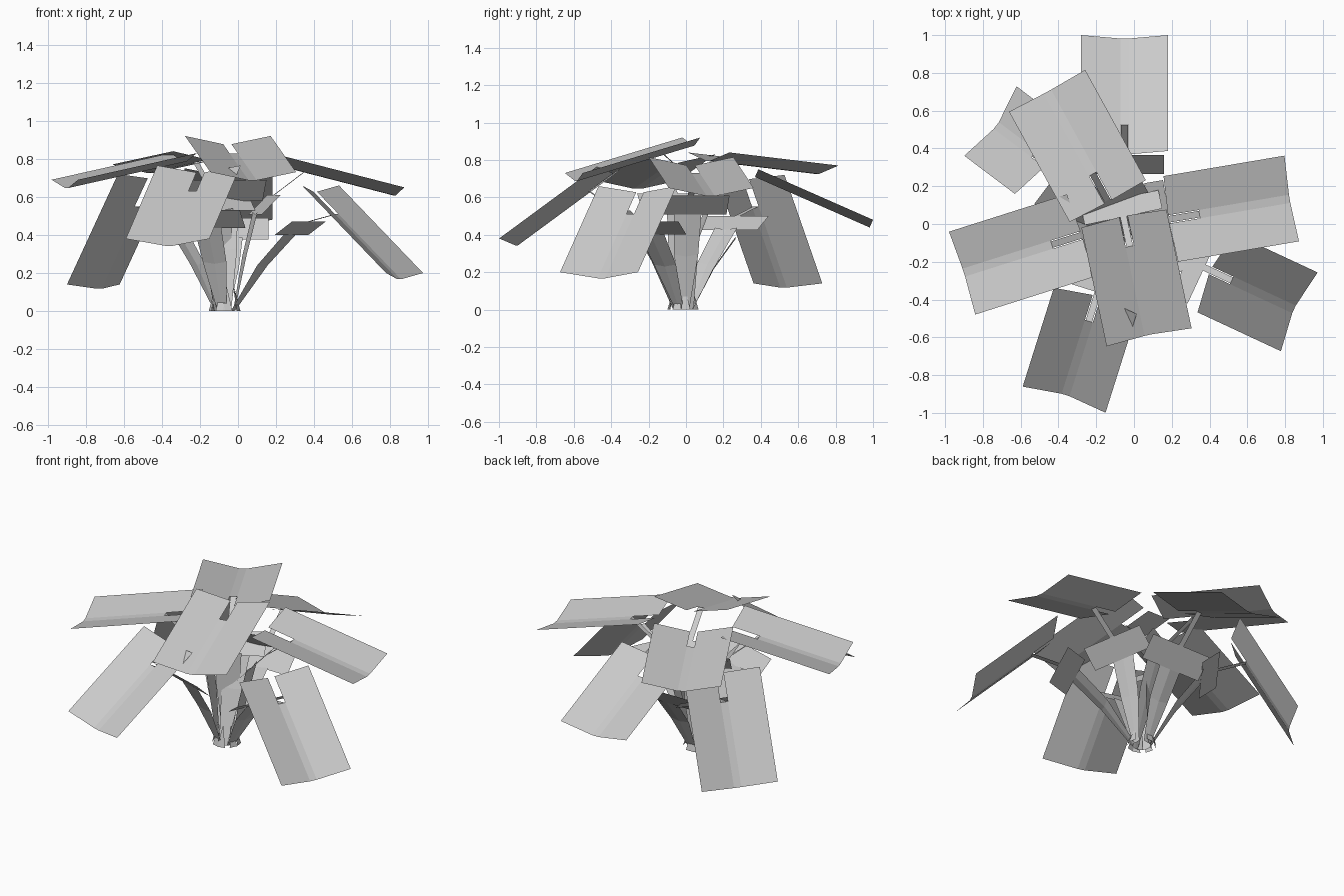
import bpy
from math import radians, cos, sin, sqrt
from mathutils import Vector

if "Cube" in bpy.data.objects:
    bpy.data.objects.remove(bpy.data.objects["Cube"])

L, W, DIP, SLOT = 0.67, 0.23, 0.045, 0.17   # leaf length, half width, fold depth, slot length
CROWN = Vector((-0.07, -0.015, 0.0))
UP = Vector((0, 0, 1))


def mesh(name, verts, faces):
    me = bpy.data.meshes.new(name)
    me.from_pydata([tuple(v) for v in verts], [], faces)
    me.update()
    ob = bpy.data.objects.new(name, me)
    bpy.context.collection.objects.link(ob)
    return ob


def strip(name, path, widths, side, fold=0.0):
    """Ribbon along a path, lightly folded along its middle."""
    verts, faces = [], []
    for p, w in zip(path, widths):
        verts += [p - side * w / 2 + UP * fold * w, p, p + side * w / 2 + UP * fold * w]
    for i in range(len(path) - 1):
        a = 3 * i
        faces += [(a, a + 3, a + 4, a + 1), (a + 1, a + 4, a + 5, a + 2)]
    return mesh(name, verts, faces)


# tip edge middle, heading in degrees, rise from tip to inner end, stem drop below blade
leaves = {
    "back": ((-0.05, 1.00, 0.48), 90, 0.27, 0.15),
    "top_front": ((0.08, -0.60, 0.73), -78, 0.19, 0.14),
    "top_back_left": ((-0.46, 0.705, 0.77), 118.8, 0.07, 0.14),
    "front": ((-0.37, -0.93, 0.38), -107.5, 0.385, 0.10),
    "right": ((0.835, 0.135, 0.65), 9.6, 0.165, 0.12),
    "front_right": ((0.875, -0.465, 0.20), -25, 0.46, 0.04),
    "back_left": ((-0.76, 0.545, 0.14), 143, 0.58, 0.05),
    "left": ((-0.91, -0.26, 0.69), 197.6, 0.14, 0.13),
}

for name, (tip, deg, rise, drop) in leaves.items():
    out = Vector((cos(radians(deg)), sin(radians(deg)), 0))
    side = UP.cross(out)
    run = sqrt(L * L - rise * rise)
    along = (out * run - UP * rise) / L
    normal = along.cross(side)
    inner = Vector(tip) - along * L

    # folded leaf blade with a slot at the stem end
    section = [(-W, 0), (-0.022, -DIP), (0.022, -DIP), (W, 0)]
    verts = [inner + along * v + side * u + normal * h
             for v in (0, SLOT, L) for u, h in section]
    faces = [(r * 4 + c, r * 4 + c + 4, r * 4 + c + 5, r * 4 + c + 1)
             for r in range(2) for c in range(3) if (r, c) != (0, 1)]
    mesh("leaf_" + name, verts, faces)

    # flat cross card where the stem ends
    joint = inner + along * SLOT - normal * DIP
    card_top = joint - out * 0.16 - UP * drop
    card_low = card_top - out * 0.10 - UP * (0.07 + 0.4 * max(drop - 0.04, 0))
    strip("stem_card_" + name, [card_low, card_top], [0.42, 0.42], side)

    # tapered main stem rising from the crown
    base = CROWN + out * 0.05
    mid = base.lerp(card_low, 0.5) + UP * 0.03
    strip("stem_" + name, [base, mid, card_low], [0.05, 0.13, 0.15], side, 0.08)

    # thin stalk from the card to the blade
    strip("stalk_" + name, [card_top, joint], [0.035, 0.035], side)

    # small pointed sheath at the foot of the stem
    foot = CROWN + out * 0.08
    mesh("sheath_" + name, [foot - side * 0.025, foot + side * 0.025,
                            foot - out * 0.03 + UP * 0.13], [(0, 1, 2)])
